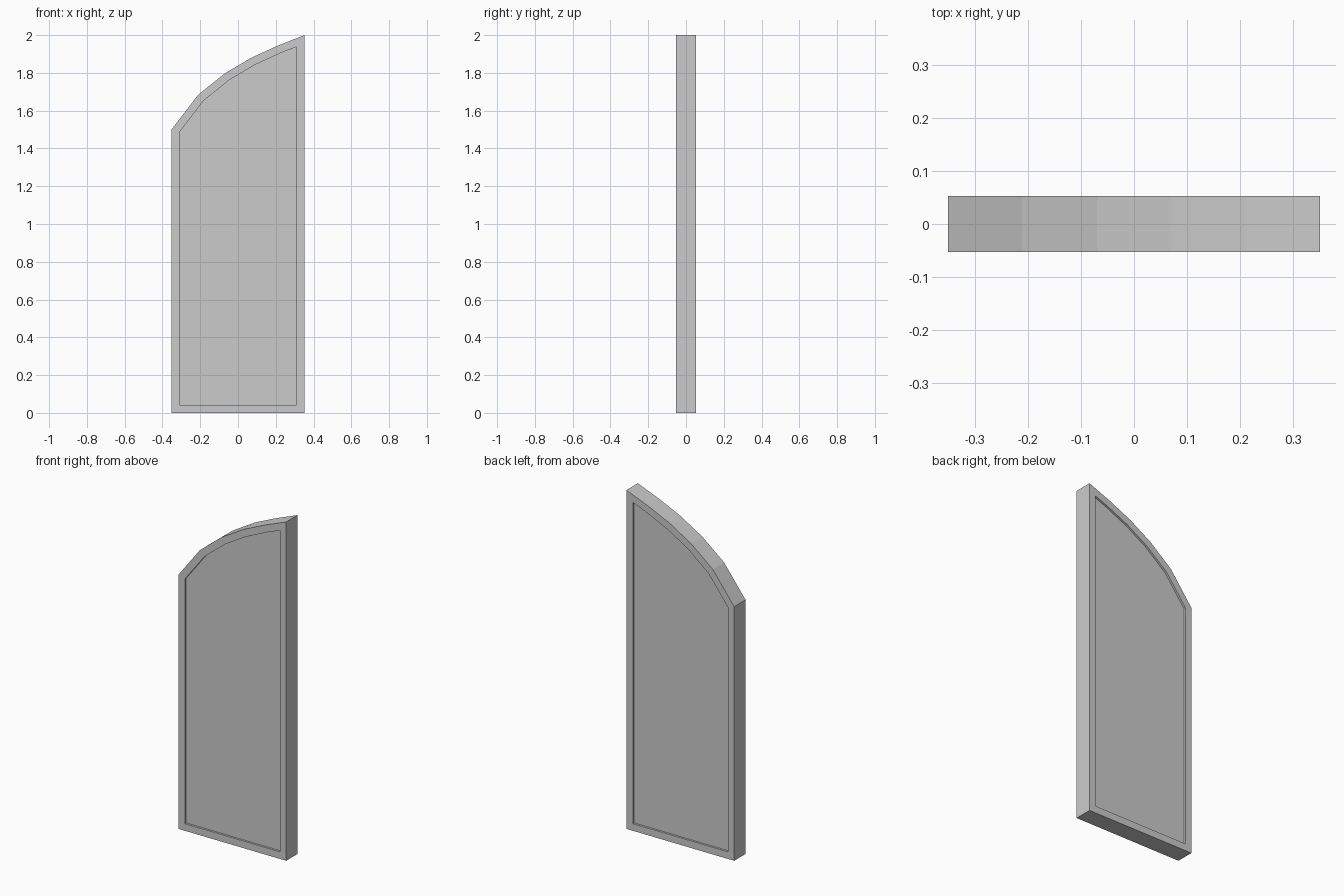
import bpy, bmesh
from mathutils import Vector

if "Cube" in bpy.data.objects:
    bpy.data.objects.remove(bpy.data.objects["Cube"])

HALF_DEPTH = 0.053
BORDER = 0.042
RECESS = 0.012

# Front outline: straight base and sides, faceted arched top
outline = [(-0.352, 0), (0.352, 0), (0.352, 2.0), (0.21, 1.944), (0.07, 1.88),
           (-0.07, 1.797), (-0.212, 1.683), (-0.352, 1.5)]

bm = bmesh.new()
front = bm.faces.new([bm.verts.new((x, -HALF_DEPTH, z)) for x, z in outline])

# Slab thickness
back = bmesh.ops.extrude_face_region(bm, geom=[front], use_keep_orig=True)["geom"]
bmesh.ops.translate(bm, vec=(0, 2 * HALF_DEPTH, 0),
                    verts=[g for g in back if isinstance(g, bmesh.types.BMVert)])
bmesh.ops.recalc_face_normals(bm, faces=bm.faces[:])
bm.normal_update()

# Raised border with a shallow recessed panel on both sides
for side in (-1, 1):
    face = next(f for f in bm.faces if f.normal.y * side > 0.9 and len(f.verts) == len(outline))
    bmesh.ops.inset_region(bm, faces=[face], thickness=BORDER, use_even_offset=True)
    panel = bmesh.ops.extrude_discrete_faces(bm, faces=[face])["faces"][0]
    bmesh.ops.translate(bm, vec=Vector((0, -side * RECESS, 0)), verts=panel.verts[:])
    bm.normal_update()

bmesh.ops.recalc_face_normals(bm, faces=bm.faces[:])
mesh = bpy.data.meshes.new("arched_door_leaf")
bm.to_mesh(mesh)
bm.free()
bpy.context.collection.objects.link(bpy.data.objects.new("arched_door_leaf", mesh))
